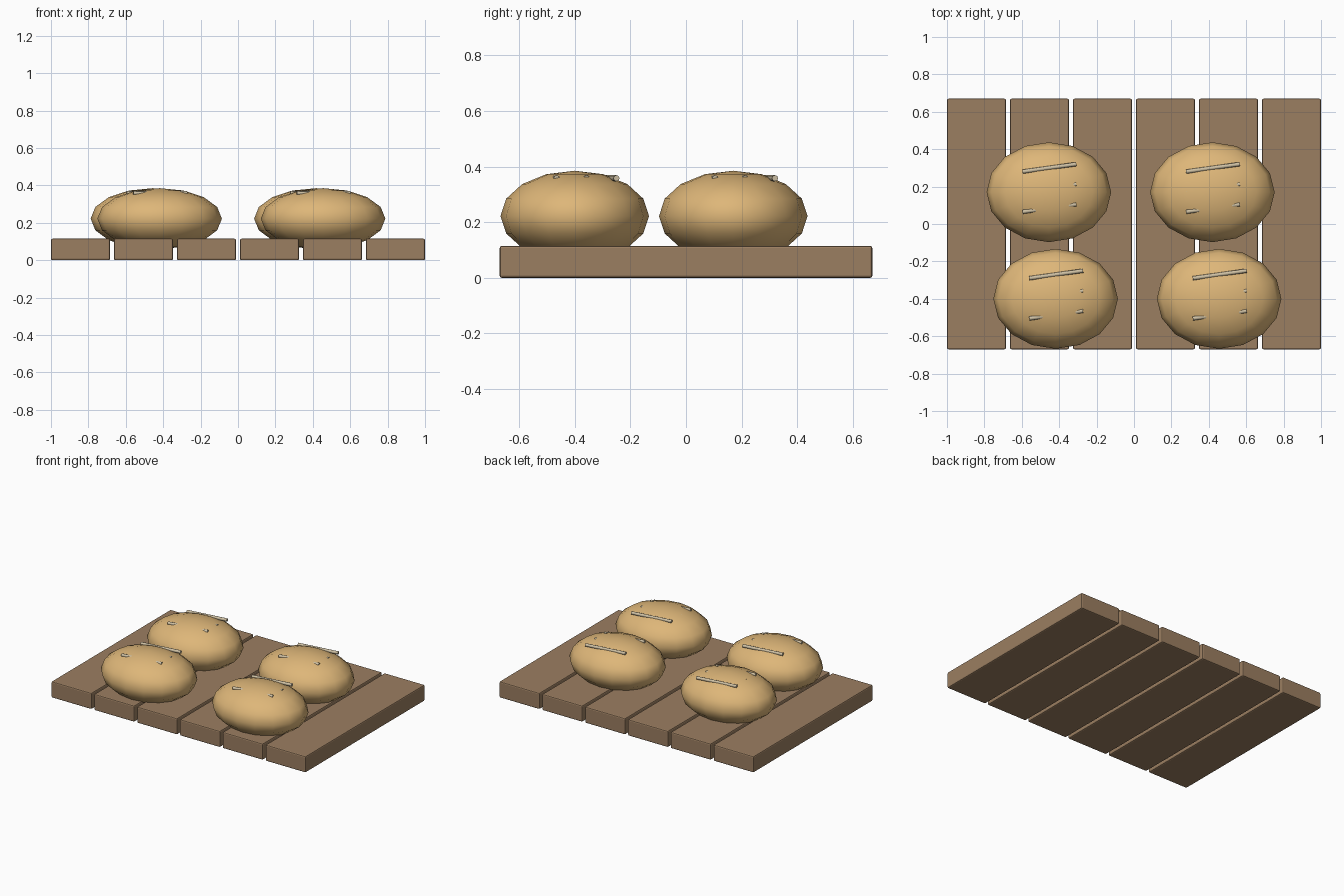
import bpy
import math

cube = bpy.data.objects.get("Cube")
if cube:
    bpy.data.objects.remove(cube, do_unlink=True)


def make_material(name, rgb):
    mat = bpy.data.materials.new(name)
    mat.use_nodes = True
    mat.diffuse_color = (*rgb, 1)
    bsdf = next(n for n in mat.node_tree.nodes if n.type == "BSDF_PRINCIPLED")
    bsdf.inputs["Base Color"].default_value = (*rgb, 1)
    bsdf.inputs["Roughness"].default_value = 0.8
    return mat


def finish(name, mat):
    obj = bpy.context.object
    obj.name = name
    obj.data.materials.append(mat)
    return obj


wood = make_material("wood", (0.33, 0.21, 0.12))
crust = make_material("crust", (0.73, 0.47, 0.19))
flour = make_material("flour", (0.62, 0.53, 0.37))

# Slatted board
PLANKS, WIDTH, DEPTH, THICK = 6, 0.316, 1.34, 0.115
pitch = (2 - WIDTH) / (PLANKS - 1)
for i in range(PLANKS):
    x = -1 + WIDTH / 2 + i * pitch
    bpy.ops.mesh.primitive_cube_add(size=1, location=(x, 0, THICK / 2))
    plank = finish(f"plank_{i + 1}", wood)
    plank.scale = (WIDTH, DEPTH, THICK)
    bpy.ops.object.transform_apply(location=False, rotation=False, scale=True)
    bevel = plank.modifiers.new("soft_edges", "BEVEL")
    bevel.width = 0.008
    bevel.segments = 2


def add_loaf(label, x, y):
    # Flattened loaf, sunk slightly into the board
    bpy.ops.mesh.primitive_uv_sphere_add(segments=16, ring_count=8, radius=1,
                                         location=(x, y, 0.222))
    loaf = finish(f"loaf_{label}", crust)
    loaf.scale = (0.333, 0.267, 0.163)
    bpy.ops.object.transform_apply(location=False, rotation=False, scale=True)
    bpy.ops.object.shade_smooth()

    # Three slanted score marks across the top
    for i in range(3):
        spot = (x + 0.003, y - 0.085 + i * 0.1075, 0.358)
        bpy.ops.mesh.primitive_cylinder_add(
            vertices=8, radius=0.011, depth=0.29, location=spot,
            rotation=(0, math.pi / 2, math.radians(8)))
        finish(f"score_{label}_{i + 1}", flour)
        bpy.ops.object.shade_smooth_by_angle(angle=math.radians(50))


# Two rows of loaves, staggered
for row, y, shift in (("front", -0.4, 0.018), ("back", 0.17, -0.018)):
    for side, x in (("left", 0.437), ("right", -0.437)):
        add_loaf(f"{row}_{side}", x + shift, y)
